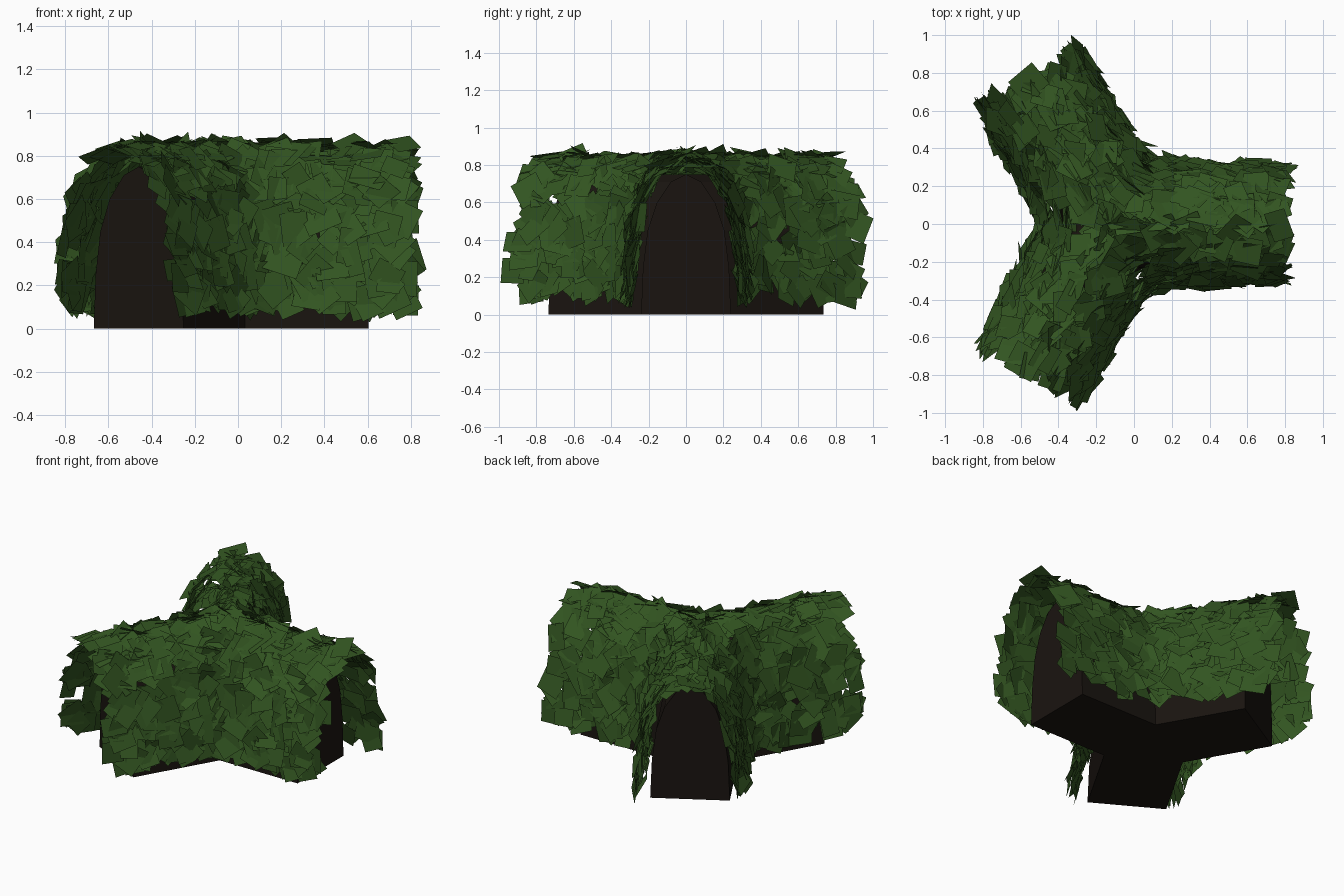
import bpy, bmesh, math, random
from mathutils import Vector, Matrix

if "Cube" in bpy.data.objects:
    bpy.data.objects.remove(bpy.data.objects["Cube"])

random.seed(11)
JUNCTION = Vector((-0.105, 0, 0))
CORE_LEN, LEAF_LEN = 0.71, 0.885
LEAVES_PER_ARM = 430
MITRE = 1 / math.sqrt(3)          # three arms meet at 120 degrees
ARMS = [Matrix.Translation(JUNCTION) @ Matrix.Rotation(math.radians(a), 4, 'Z')
        for a in (0, 120, 240)]


def material(name, rgb):
    m = bpy.data.materials.new(name)
    m.diffuse_color = (*rgb, 1)
    m.use_nodes = True
    m.node_tree.nodes["Principled BSDF"].inputs["Base Color"].default_value = m.diffuse_color
    return m


def finish(bm, name, mat):
    me = bpy.data.meshes.new(name)
    bm.to_mesh(me)
    bm.free()
    me.materials.append(mat)
    ob = bpy.data.objects.new(name, me)
    bpy.context.collection.objects.link(ob)
    return ob


def arch(half):
    """Mirror half an arch (outer foot to crown) into a full one."""
    return half + [(-w, z) for w, z in reversed(half[:-1])]


# Dark core: arched section swept along each arm, mitred in the middle
core_profile = arch([(0.24, 0), (0.23, 0.25), (0.205, 0.45), (0.155, 0.6),
                     (0.08, 0.71), (0, 0.75)]) + [(0, 0)]
bm = bmesh.new()
for arm in ARMS:
    inner = [bm.verts.new(arm @ Vector((abs(w) * MITRE, w, z))) for w, z in core_profile]
    outer = [bm.verts.new(arm @ Vector((CORE_LEN, w, z))) for w, z in core_profile]
    n = len(core_profile)
    for i in range(n):
        j = (i + 1) % n
        bm.faces.new((inner[i], outer[i], outer[j], inner[j]))
    bm.faces.new(outer)
bmesh.ops.remove_doubles(bm, verts=bm.verts, dist=1e-4)
bmesh.ops.recalc_face_normals(bm, faces=bm.faces)
finish(bm, "hedge_core", material("dark_wood", (0.01, 0.007, 0.005)))

# Leaves: loose square cards scattered over a slightly larger arch, ends left open
leaf_profile = [Vector((w, 0, z)) for w, z in arch(
    [(0.305, 0.12), (0.28, 0.42), (0.24, 0.63), (0.15, 0.78), (0, 0.84)])]
segments = list(zip(leaf_profile, leaf_profile[1:]))
lengths = [(b - a).length for a, b in segments]
bm = bmesh.new()
for arm in ARMS:
    for k in range(LEAVES_PER_ARM):
        # spread evenly along the arm, skipping what lies beyond the mitre
        while True:
            a, b = random.choices(segments, lengths)[0]
            p = a.lerp(b, random.random())
            t = random.uniform(0, LEAF_LEN)
            if t > abs(p.x) * MITRE:
                break
        d = (b - a).normalized()
        normal = Vector((0, d.z, -d.x))
        # round off the inner corners where two arms meet
        blend = math.exp(-(t - abs(p.x) * MITRE) / 0.2) * abs(d.z)
        corner = Vector((0.5, math.copysign(0.866, p.x), 0))
        normal = normal.lerp(corner, blend)
        pos = (Vector((t, p.x, p.z)) + normal * random.uniform(-0.025, 0.025)
               + corner * 0.03 * blend)
        # leaves tip slightly skyward, like shingles
        normal += Vector([random.gauss(0, 0.17) for _ in range(3)]) + Vector((0, 0, 0.1))
        turn = (normal.to_track_quat('Z', 'Y').to_matrix().to_4x4()
                @ Matrix.Rotation(random.uniform(0, math.tau), 4, 'Z'))
        sx, sy = random.uniform(0.05, 0.085), random.uniform(0.05, 0.085)
        place = arm @ Matrix.Translation(pos) @ turn
        bm.faces.new([bm.verts.new(place @ Vector((x * sx, y * sy, 0)))
                      for x, y in ((-1, -1), (1, -1), (1, 1), (-1, 1))])
finish(bm, "hedge_leaves", material("leaf_green", (0.032, 0.09, 0.015)))
